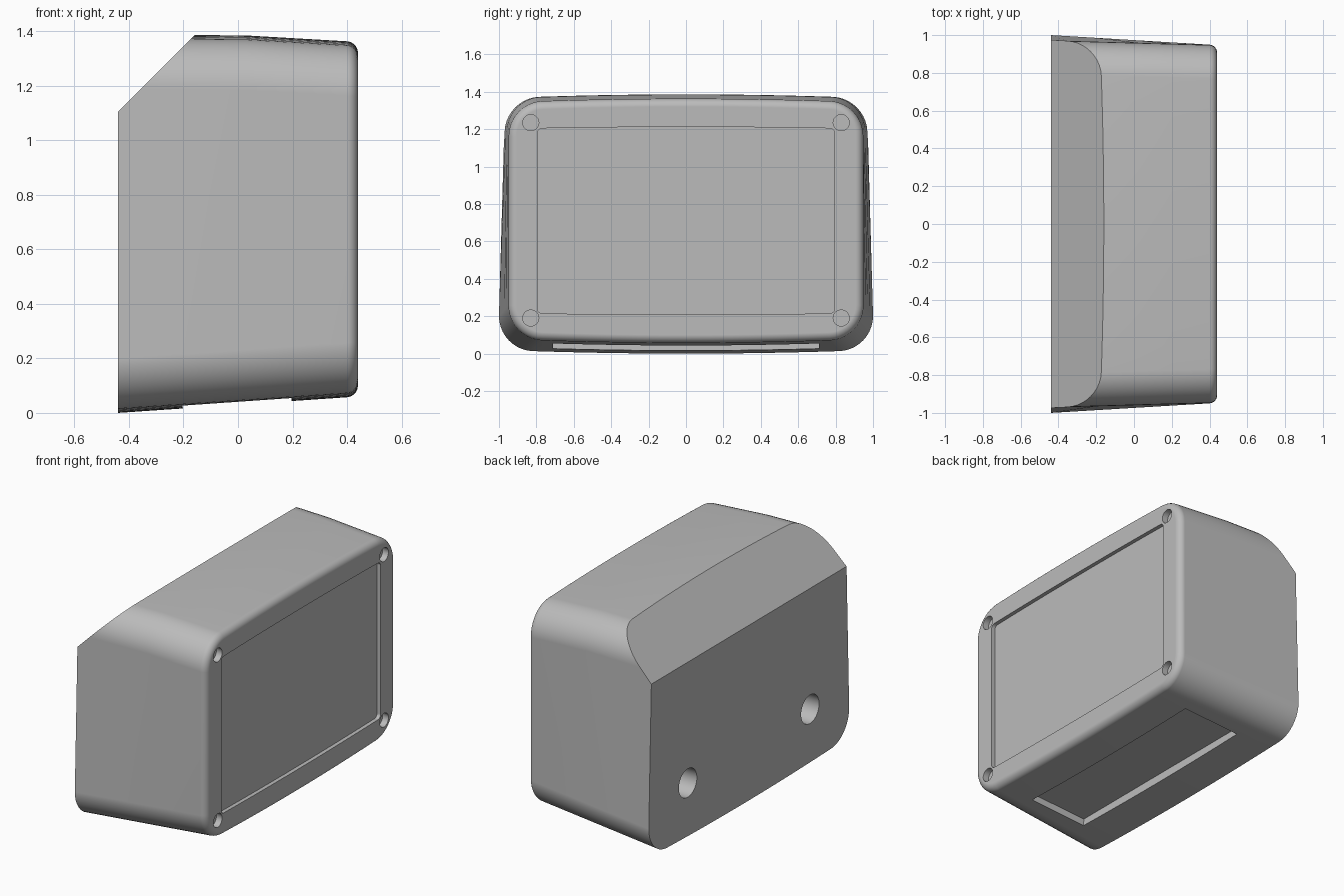
import bpy, bmesh
from math import sin, cos, pi, atan
from mathutils import Matrix, Vector

if "Cube" in bpy.data.objects:
    bpy.data.objects.remove(bpy.data.objects["Cube"])

grey = bpy.data.materials.new("mid grey")
grey.use_nodes = True
grey.diffuse_color = (0.5, 0.5, 0.5, 1)
grey.node_tree.nodes["Principled BSDF"].inputs["Base Color"].default_value = grey.diffuse_color


def finish(name, bm):
    bmesh.ops.recalc_face_normals(bm, faces=bm.faces)
    mesh = bpy.data.meshes.new(name)
    bm.to_mesh(mesh)
    bm.free()
    mesh.materials.append(grey)
    obj = bpy.data.objects.new(name, mesh)
    bpy.context.collection.objects.link(obj)
    return obj


def section(x, w_low, w_high, z_low, z_high, radius, bulge, steps=10, span=12):
    """Rounded rectangle across x, with bowed top and bottom edges."""
    corners = [(1, w_low, z_low + bulge + radius, -pi / 2), (1, w_high, z_high - bulge - radius, 0),
               (-1, w_high, z_high - bulge - radius, pi / 2), (-1, w_low, z_low + bulge + radius, pi)]
    flat = []
    for side, w, cz, start in corners:
        for i in range(steps + 1):
            a = start + pi / 2 * i / steps
            flat.append((side * (w - radius) + radius * cos(a), cz + radius * sin(a), w))
    # split the long top and bottom runs so that they can bow
    n = steps + 1
    run = lambda p, q: [tuple(u + (v - u) * i / span for u, v in zip(p, q)) for i in range(1, span)]
    flat = flat[:2 * n] + run(flat[2 * n - 1], flat[2 * n]) + flat[2 * n:] + run(flat[-1], flat[0])
    mid = (z_low + z_high) / 2
    return [Vector((x, y, z + (1 if z > mid else -1) * bulge * max(0, 1 - (y / w) ** 2)))
            for y, z, w in flat]


def loft(name, rings):
    bm = bmesh.new()
    rows = [[bm.verts.new(p) for p in ring] for ring in rings]
    for a, b in zip(rows, rows[1:]):
        for i in range(len(a)):
            j = (i + 1) % len(a)
            bm.faces.new((a[i], a[j], b[j], b[i]))
    bm.faces.new(rows[0])
    bm.faces.new(rows[-1])
    return finish(name, bm)


def box(name, size, matrix):
    bm = bmesh.new()
    bmesh.ops.create_cube(bm, size=1, matrix=matrix @ Matrix.Diagonal((*size, 1)))
    return finish(name, bm)


def drill(name, x, y, z, radius, depth):
    bm = bmesh.new()
    bmesh.ops.create_cone(bm, cap_ends=True, segments=40, radius1=radius, radius2=radius,
                          depth=2 * depth,
                          matrix=Matrix.Translation((x, y, z)) @ Matrix.Rotation(pi / 2, 4, "Y"))
    return finish(name, bm)


def body_ring(x, inset=0):
    t = (x + 0.44) / 0.88
    top = 1.388 - 0.003 * min(1, t / 0.53) - 0.024 * max(0, (t - 0.53) / 0.47)
    return section(x, 1 - 0.053 * t - inset, 0.972 - 0.025 * t - inset,
                   0.06 * t + inset, top - inset, 0.18 - inset, 0.02)


# tapered body with a rounded front edge
fillet = 0.04
rings = [body_ring(x) for x in (-0.44, -0.2, 0.03, 0.2)]
for i in range(8):
    a = pi / 2 * i / 7
    rings.append(body_ring(0.4 + fillet * sin(a), fillet * (1 - cos(a))))
body = loft("enclosure_body", rings)

# sloped corner, label recess and underside pocket
cutters = [
    box("slope_cutter", (1, 3, 1),
        Matrix.Translation(Vector((-0.3, 0, 1.246)) + Vector((-1, 0, 1)).normalized() * 0.5)
        @ Matrix.Rotation(-pi / 4, 4, "Y")),
    loft("panel_cutter", [section(x, 0.795, 0.795, 0.208, 1.212, 0.025, 0.008, 5)
                          for x in (0.415, 0.5)]),
    box("pocket_cutter", (0.4, 1.42, 0.2),
        Matrix.Translation((0, 0, -0.015)) @ Matrix.Rotation(-atan(0.065), 4, "Y")),
]
# screw holes at the corners, mounting holes in the opposite face
for y in (-1, 1):
    cutters.append(drill("mount_hole_cutter", -0.44, 0.61 * y, 0.343, 0.09, 0.25))
    for z in (0.19, 1.235):
        cutters.append(drill("screw_hole_cutter", 0.44, 0.83 * y, z, 0.043, 0.04))

bpy.context.view_layer.objects.active = body
for cutter in cutters:
    cutter.hide_render = True
    mod = body.modifiers.new(cutter.name, "BOOLEAN")
    mod.operation, mod.solver, mod.object = "DIFFERENCE", "EXACT", cutter
    bpy.ops.object.modifier_apply(modifier=mod.name)
    bpy.data.objects.remove(cutter)

bpy.ops.object.select_all(action="DESELECT")
body.select_set(True)
bpy.ops.object.shade_smooth_by_angle(angle=0.5)
weighted = body.modifiers.new("even_shading", "WEIGHTED_NORMAL")
weighted.keep_sharp = True
